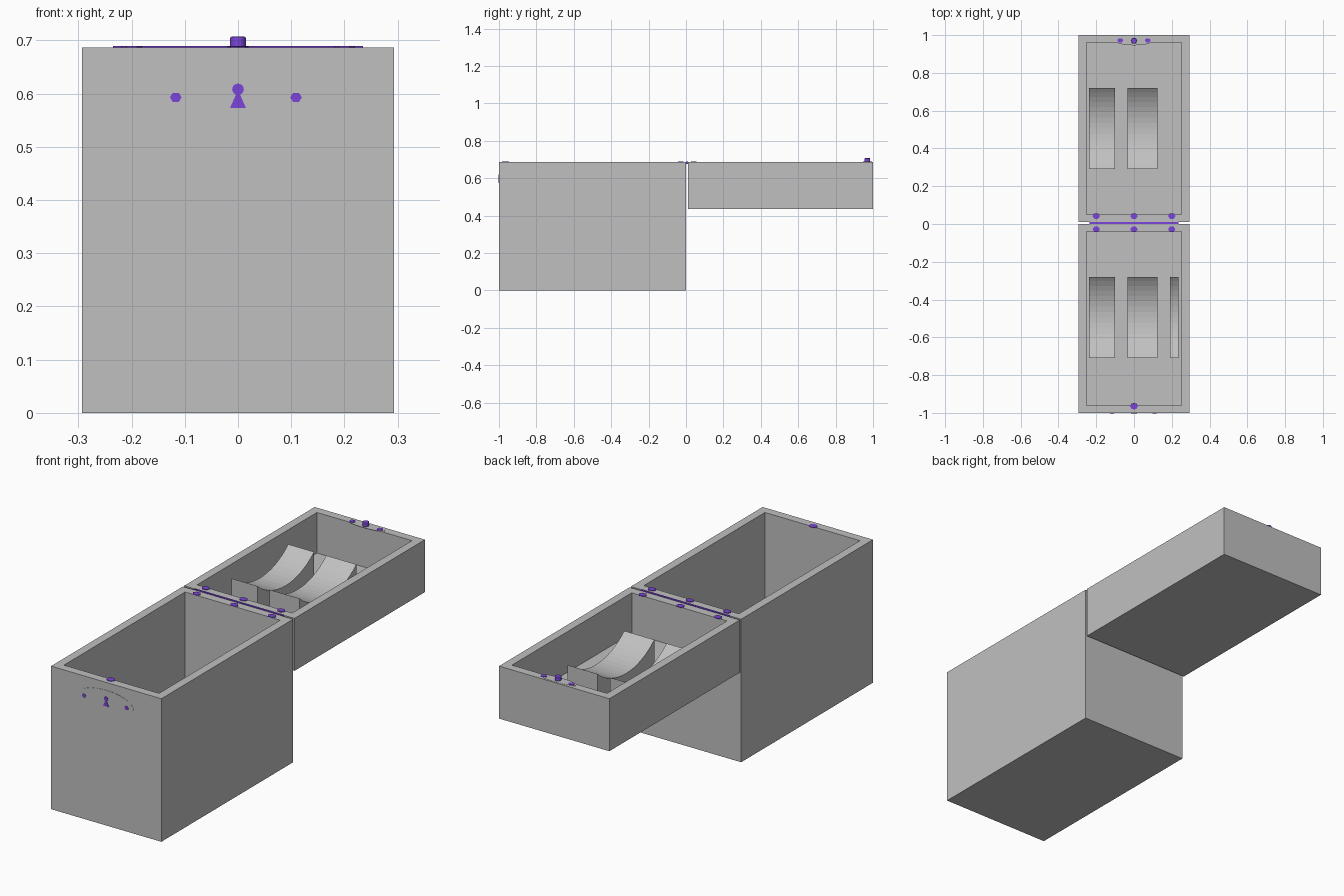
import bpy, bmesh, math
from mathutils import Matrix, Vector

if "Cube" in bpy.data.objects:
    bpy.data.objects.remove(bpy.data.objects["Cube"])


def material(name, rgb):
    m = bpy.data.materials.new(name)
    m.use_nodes = True
    m.diffuse_color = (*rgb, 1)
    m.node_tree.nodes["Principled BSDF"].inputs["Base Color"].default_value = (*rgb, 1)
    return m


GREY = material("grey", (0.53, 0.53, 0.53))
PURPLE = material("purple", (0.2, 0.06, 0.7))
TOP = 0.687
HALF_W = 0.293
WALL = 0.057


def finish(bm, name, mat):
    bmesh.ops.recalc_face_normals(bm, faces=bm.faces)
    mesh = bpy.data.meshes.new(name)
    bm.to_mesh(mesh)
    bm.free()
    mesh.materials.append(mat)
    ob = bpy.data.objects.new(name, mesh)
    bpy.context.collection.objects.link(ob)
    return ob


def box_mesh(lo, hi):
    lo, hi = Vector(lo), Vector(hi)
    bm = bmesh.new()
    bmesh.ops.create_cube(bm, size=1, matrix=Matrix.Translation((lo + hi) / 2)
                          @ Matrix.Diagonal((*(hi - lo), 1)))
    return bm


def tray(name, y0, y1, z0):
    """Open box with a thick rim."""
    bm = box_mesh((-HALF_W, y0, z0), (HALF_W, y1, TOP))
    bm.normal_update()
    top = max(bm.faces, key=lambda f: f.calc_center_median().z)
    bmesh.ops.inset_region(bm, faces=[top], thickness=WALL)
    out = bmesh.ops.extrude_face_region(bm, geom=[top])
    floor = [v for v in out["geom"] if isinstance(v, bmesh.types.BMVert)]
    bmesh.ops.translate(bm, verts=floor, vec=(0, 0, z0 + WALL - TOP))
    if top.is_valid:
        bmesh.ops.delete(bm, geom=[top], context="FACES")
    finish(bm, name, GREY)


def prism(name, points, depth, mat):
    """Extrude a closed polygon along a vector."""
    bm = bmesh.new()
    face = bm.faces.new([bm.verts.new(p) for p in points])
    out = bmesh.ops.extrude_face_region(bm, geom=[face])
    bmesh.ops.translate(bm, vec=depth, verts=[
        v for v in out["geom"] if isinstance(v, bmesh.types.BMVert)])
    return finish(bm, name, mat)


def disc(name, centre, rx, ry, height, mat, sides=6, front=False):
    """Low disc lying on the rim, or on the front wall."""
    c = Vector(centre)
    pts = []
    for i in range(sides):
        a = math.tau * i / sides
        u, v = rx * math.cos(a), ry * math.sin(a)
        pts.append(c + (Vector((u, 0, v)) if front else Vector((u, v, 0))))
    return prism(name, pts, (0, -height, 0) if front else (0, 0, height), mat)


def cradle(name, x0, x1, y0, y1, z0, z1, sag=0.08, steps=16):
    """Block with a hollow circular arc cut in its top."""
    half, mid = (y1 - y0) / 2, (y0 + y1) / 2
    r = (half ** 2 + sag ** 2) / (2 * sag)
    end = math.asin(half / r)
    pts = [(x0, y1, z0), (x0, y0, z0)]
    for i in range(steps + 1):
        a = end * (2 * i / steps - 1)
        pts.append((x0, mid + r * math.sin(a), z1 - sag + r * (1 - math.cos(a))))
    prism(name, pts, (x1 - x0, 0, 0), GREY)


# Case body and opened lid
tray("case_body", -1, 0, 0)
tray("case_lid", 0.01, 1, 0.435)

# Cradles on both floors
SLOTS = [(-0.237, -0.1), (-0.035, 0.125), (0.19, 0.235)]
for i, (x0, x1) in enumerate(SLOTS):
    cradle(f"body_cradle_{i + 1}", x0, x1, -0.71, -0.28, 0.05, 0.195)
for i, (x0, x1) in enumerate(SLOTS[:2]):
    cradle(f"lid_cradle_{i + 1}", x0, x1, 0.29, 0.72, 0.48, 0.63)

# Hinge strip and its screws
finish(box_mesh((-0.235, 0, TOP - 0.01), (0.235, 0.01, TOP + 0.003)), "hinge_strip", PURPLE)
for x in (-0.2, 0, 0.2):
    for y in (-0.028, 0.042):
        disc("hinge_screw", (x, y, TOP), 0.02, 0.017, 0.003, PURPLE)

# Lock plate, keyhole and screws on the front
disc("front_lock_plate", (0, -1, 0.595), 0.145, 0.055, 0.001, GREY, 32, True)
disc("keyhole_round", (0, -1, 0.608), 0.011, 0.011, 0.003, PURPLE, 12, True)
prism("keyhole_slot", [(-0.015, -1, 0.573), (0.015, -1, 0.573), (0, -1, 0.607)],
      (0, -0.003, 0), PURPLE)
for x in (-0.117, 0.109):
    disc("front_screw", (x, -1, 0.593), 0.011, 0.01, 0.003, PURPLE, 6, True)

# Catch knob and screws on the lid rim, catch hole on the body rim
disc("lid_catch_plate", (0, 0.97, TOP), 0.1, 0.024, 0.001, GREY, 24)
knob = disc("catch_knob", (0, 0.97, TOP), 0.015, 0.015, 0.02, PURPLE, 16)
for x in (-0.073, 0.073):
    disc("catch_screw", (x, 0.972, TOP), 0.016, 0.013, 0.003, PURPLE)
disc("catch_hole", (0, -0.965, TOP), 0.02, 0.018, 0.002, PURPLE, 8)

# Rounded knob edge
bevel = knob.modifiers.new("bevel", "BEVEL")
bevel.width = 0.003
bevel.segments = 2
